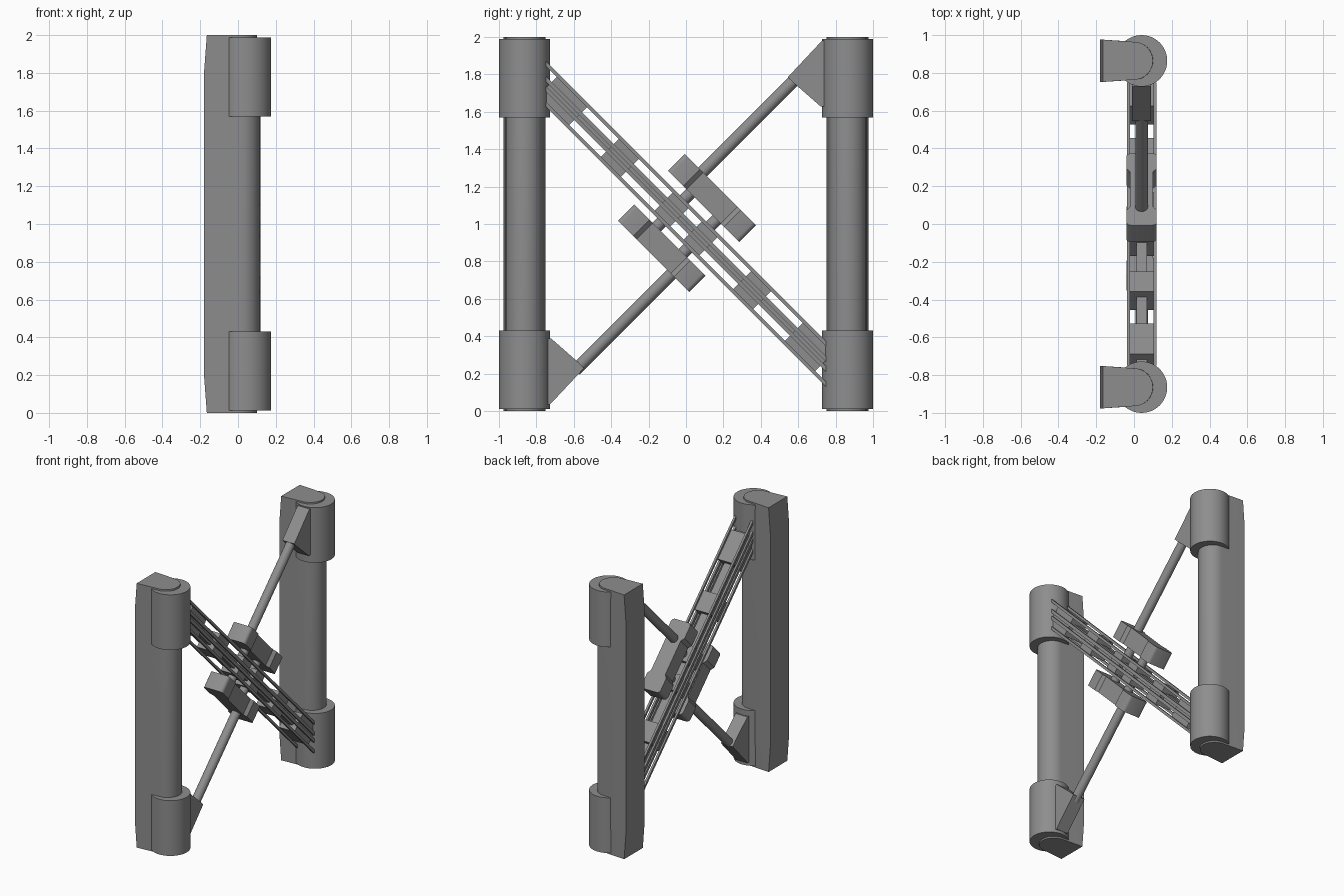
import bpy, bmesh, math
from mathutils import Matrix, Vector

if "Cube" in bpy.data.objects:
    bpy.data.objects.remove(bpy.data.objects["Cube"])

R2 = math.sqrt(2)
CX = 0.04      # centre of collars, truss and struts in x
PY = 0.864     # pylon centre in y

GREY = bpy.data.materials.new("dark_grey")
GREY.diffuse_color = (0.27, 0.27, 0.27, 1)
GREY.use_nodes = True
GREY.node_tree.nodes["Principled BSDF"].inputs["Base Color"].default_value = GREY.diffuse_color


def finish(name, bm, smooth=False):
    bmesh.ops.recalc_face_normals(bm, faces=bm.faces)
    me = bpy.data.meshes.new(name)
    bm.to_mesh(me)
    bm.free()
    me.materials.append(GREY)
    ob = bpy.data.objects.new(name, me)
    bpy.context.collection.objects.link(ob)
    if smooth:
        bpy.context.view_layer.objects.active = ob
        ob.select_set(True)
        bpy.ops.object.shade_smooth_by_angle(angle=math.radians(35))
        ob.select_set(False)
    return ob


def loft(name, rings, smooth=False):
    bm = bmesh.new()
    vs = [[bm.verts.new(p) for p in r] for r in rings]
    n = len(vs[0])
    for a, b in zip(vs, vs[1:]):
        for i in range(n):
            bm.faces.new((a[i], a[(i + 1) % n], b[(i + 1) % n], b[i]))
    bm.faces.new(vs[0][::-1])
    bm.faces.new(vs[-1])
    return finish(name, bm, smooth)


def diag(t, n, x=CX):
    """t runs down the truss, n is square to it (up), both in the y-z plane."""
    return Vector((x, (t + n) / R2, 1 + (n - t) / R2))


def cylinder(name, p, q, r, seg):
    bm = bmesh.new()
    d = q - p
    m = Matrix.Translation((p + q) / 2) @ d.to_track_quat('Z', 'Y').to_matrix().to_4x4()
    bmesh.ops.create_cone(bm, cap_ends=True, segments=seg, radius1=r, radius2=r,
                          depth=d.length, matrix=m)
    return finish(name, bm, True)


def diag_box(name, t0, t1, n0, n1, x0, x1):
    rings = [[diag(t, n0, x0), diag(t, n0, x1), diag(t, n1, x1), diag(t, n1, x0)]
             for t in (t0, t1)]
    return loft(name, rings)


def rail(name, n0, n1, x0, x1, yend=0.748):
    """Bar along the truss whose ends are cut upright."""
    rings = [[(x, y, 1 - y + R2 * n) for x, n in
              ((x0, n0), (x1, n0), (x1, n1), (x0, n1))] for y in (-yend, yend)]
    return loft(name, rings)


# Pylons: square tail, rounded nose, slightly drawn in at both ends
def pylon_ring(z, tail, nose, yc):
    r = 0.1
    pts = [(tail, yc - 0.112, z)]
    for i in range(17):
        a = -math.pi / 2 + math.pi * i / 16
        pts.append((nose - r + r * math.cos(a), yc + r * math.sin(a), z))
    pts.append((tail, yc + 0.112, z))
    return pts


for s, side in ((-1, "front"), (1, "rear")):
    loft(side + "_pylon", [pylon_ring(0, -0.165, 0.1, s * PY),
                           pylon_ring(0.2, -0.18, 0.115, s * PY),
                           pylon_ring(1.8, -0.18, 0.115, s * PY),
                           pylon_ring(2, -0.165, 0.1, s * PY)], True)
    # Collars
    for z0, z1, lvl in ((0.012, 0.43, "lower"), (1.57, 1.988, "upper")):
        cylinder(f"{side}_{lvl}_collar", Vector((CX, s * PY, z0)),
                 Vector((CX, s * PY, z1)), 0.136, 48)

# Truss: corner rails, thin side bars, core beam and cross blocks
for sn in (-1, 1):
    for sx in (-1, 1):
        xa, xb = sorted((CX + sx * 0.062, CX + sx * 0.078))
        na, nb = sorted((sn * 0.068, sn * 0.086))
        rail("corner_rail", na, nb, xa, xb)
        na, nb = sorted((sn * 0.008, sn * 0.03))
        rail("side_bar", na, nb, xa, xb)
rail("core_beam", -0.03, 0.03, CX - 0.028, CX + 0.028)

for s in (-1, 1):
    for t, half in ((0.11, 0.06), (0.5, 0.075), (0.93, 0.115)):
        diag_box("truss_block", s * t - half, s * t + half, -0.07, 0.07,
                 CX - 0.065, CX + 0.065)


# Pad outline in (t, x): rounded ends, waisted sides
def pad_outline(sx):
    w, r = 0.08, 0.025
    right = [(-0.13, w - 0.02), (-0.155, w), ]
    arc = [(-0.27 + r - r * math.sin(a), w - r + r * math.cos(a))
           for a in (0, math.pi / 8, math.pi / 4, 3 * math.pi / 8, math.pi / 2)]
    half = arc[::-1] + right[::-1]                       # one quarter
    half = half + [(-t, x) for t, x in half[::-1]]       # mirrored along t
    return half if sx > 0 else [(t, -x) for t, x in half[::-1]]


# Pads, stubs, struts and brackets on each side of the truss
for s, lvl, n0, n1 in ((1, "upper", 0.134, 0.26), (-1, "lower", 0.122, 0.245)):
    outline = pad_outline(1) + pad_outline(-1)
    loft(lvl + "_pad", [[diag(t, s * n, CX + x) for t, x in outline]
                        for n in (n0, n1)], True)
    for t in (-0.1, 0.1):
        cylinder(lvl + "_stub", diag(t, s * 0.03), diag(t, s * (n0 + 0.01)), 0.032, 20)
    cylinder(lvl + "_strut", diag(-s * 0.134, s * (n1 - 0.01)),
             diag(-s * 0.134, s * 0.97), 0.033, 24)
    dz = 0 if s > 0 else 0.015
    tri = [(0.545, 1.786), (0.575, 1.755), (0.72, 1.628), (0.77, 1.628),
           (0.77, 1.98), (0.727, 1.98)]
    loft(lvl + "_bracket", [[(x, s * y, 1 + s * (z - 1) + dz) for y, z in tri]
                            for x in (CX - 0.05, CX + 0.05)])
